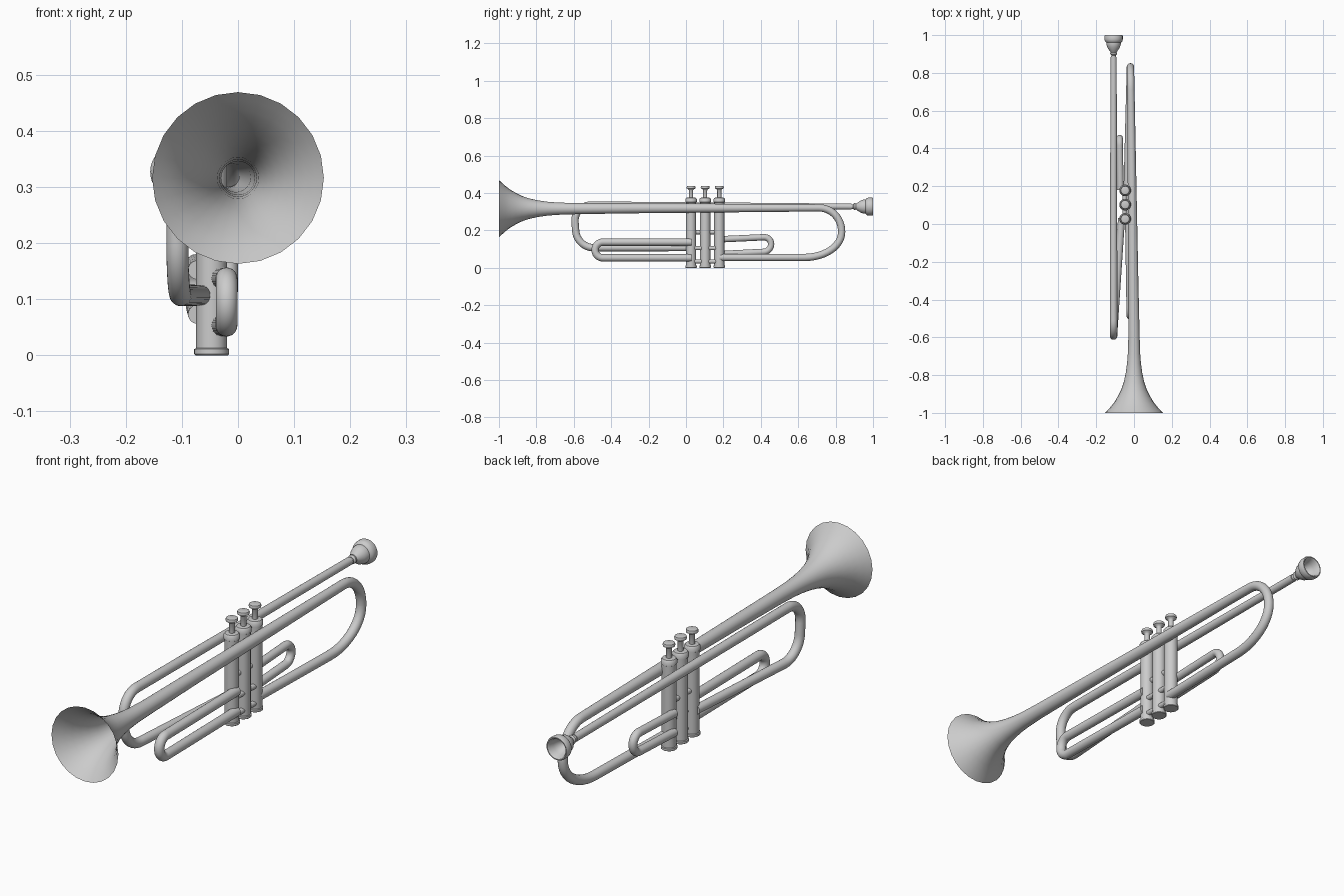
import bpy, math
from mathutils import Vector

if "Cube" in bpy.data.objects:
    bpy.data.objects.remove(bpy.data.objects["Cube"])


def finish(ob, angle=40):
    bpy.ops.object.select_all(action='DESELECT')
    ob.select_set(True)
    bpy.context.view_layer.objects.active = ob
    if ob.type == 'CURVE':
        bpy.ops.object.convert(target='MESH')
    bpy.ops.object.shade_smooth_by_angle(angle=math.radians(angle))


def tube(name, pts, caps=True):
    """Swept tube; each point is (x, y, z, radius[, trim_in, trim_out]) and trims round the corner."""
    path = []
    for i, p in enumerate(pts):
        c, r = Vector(p[:3]), p[3]
        if len(p) == 4:
            path.append((c, r))
            continue
        u = (Vector(pts[i - 1][:3]) - c).normalized()
        v = (Vector(pts[i + 1][:3]) - c).normalized()
        a, b = c + u * p[4], c + v * p[5]
        h1, h2 = a.lerp(c, 0.552), b.lerp(c, 0.552)
        for k in range(13):
            t = k / 12
            s = 1 - t
            path.append((a * s**3 + h1 * 3 * s * s * t + h2 * 3 * s * t * t + b * t**3, r))
    cu = bpy.data.curves.new(name, 'CURVE')
    cu.dimensions = '3D'
    cu.bevel_depth = 1.0
    cu.bevel_resolution = 10
    cu.use_fill_caps = caps
    sp = cu.splines.new('POLY')
    clean = [path[0]]
    for q in path[1:]:
        if (q[0] - clean[-1][0]).length > 1e-4:
            clean.append(q)
    sp.points.add(len(clean) - 1)
    for bp, (c, r) in zip(sp.points, clean):
        bp.co = (*c, 1)
        bp.radius = r
    ob = bpy.data.objects.new(name, cu)
    bpy.context.collection.objects.link(ob)
    finish(ob)


def lathe(name, origin, profile, axis='Z', n=40):
    """Revolve (radius, height) points about a vertical or lengthwise axis."""
    verts, faces = [], []
    for r, h in profile:
        for k in range(n):
            a = 2 * math.pi * k / n
            x, y = r * math.cos(a), r * math.sin(a)
            p = (x, y, h) if axis == 'Z' else (x, h, -y)
            verts.append(Vector(p) + Vector(origin))
    for j in range(len(profile) - 1):
        for k in range(n):
            m = (k + 1) % n
            faces.append((j * n + k, j * n + m, (j + 1) * n + m, (j + 1) * n + k))
    faces.append(tuple(reversed(range(n))))
    faces.append(tuple(range((len(profile) - 1) * n, len(profile) * n)))
    me = bpy.data.meshes.new(name)
    me.from_pydata(verts, [], faces)
    ob = bpy.data.objects.new(name, me)
    bpy.context.collection.objects.link(ob)
    finish(ob)


# Bell flare: open shell with a curved throat
flare = [(-1.0, .153), (-.985, .139), (-.965, .121), (-.94, .102), (-.91, .084),
         (-.88, .069), (-.84, .055), (-.79, .044), (-.74, .037), (-.69, .033), (-.6, .030)]
bell = [(0, y, .316, r) for y, r in flare]

# Bell, long tapering tube and rear bow returning to the third valve
tube('bell_and_rear_bow', bell + [
    (-.004, -.3, .318, .027), (-.010, .2, .319, .023), (-.015, .6, .32, .020),
    (-.019, .832, .32, .0195, .12, .125),
    (-.019, .832, .055, .0195, .135, .2),
    (-.036, .18, .055, .0195)], caps=False)

# Lead pipe with front bow returning to the first valve
tube('lead_pipe', [
    (-.108, .885, .327, .016), (-.108, .3, .330, .018), (-.108, -.2, .333, .0195),
    (-.108, -.6, .335, .0195, .09, .09),
    (-.108, -.583, .107, .0195, .09, .09),
    (-.066, .03, .107, .0185)])

# Front slide loop on the right of the first valve
tube('front_slide', [
    (-.028, .03, .137, .0195),
    (-.020, -.486, .137, .0195, .042, .042),
    (-.020, -.486, .053, .0195, .042, .042),
    (-.028, .03, .053, .0195)])

# Rear slide loop on the left of the third valve
tube('rear_slide', [
    (-.072, .18, .152, .017),
    (-.076, .455, .165, .017, .039, .039),
    (-.076, .455, .087, .017, .039, .039),
    (-.072, .18, .073, .017)])

# Three valves with caps, stems and finger buttons
for i in range(3):
    o = (-.047, .027 + .0755 * i, 0)
    lathe(f'valve_casing_{i + 1}', o, [
        (.029, 0), (.031, .002), (.031, .011), (.0275, .013), (.0275, .350),
        (.031, .352), (.031, .367), (.026, .374), (.012, .376)])
    lathe(f'valve_button_{i + 1}', o, [
        (.011, .37), (.011, .414), (.014, .419), (.023, .424), (.024, .430),
        (.022, .436), (.016, .438)])

# Short links between neighbouring valves
for i in range(2):
    y = .027 + .0755 * i
    for z, x in ((.105, -.038), (.034, -.038), (.19, -.05)):
        tube(f'valve_link_{i + 1}', [(x, y, z, .011), (x, y + .0755, z, .011)])

# Mouthpiece with shank collar and hollow cup
lathe('mouthpiece', (-.108, 0, .327), [
    (.011, .865), (.013, .885), (.012, .893), (.018, .899), (.018, .905), (.015, .909),
    (.022, .918), (.033, .935), (.038, .952), (.038, .960), (.046, .967), (.0485, .978),
    (.0485, .994), (.046, 1.0), (.042, 1.0), (.037, .993), (.033, .972), (.022, .950),
    (.008, .938)], axis='Y')
